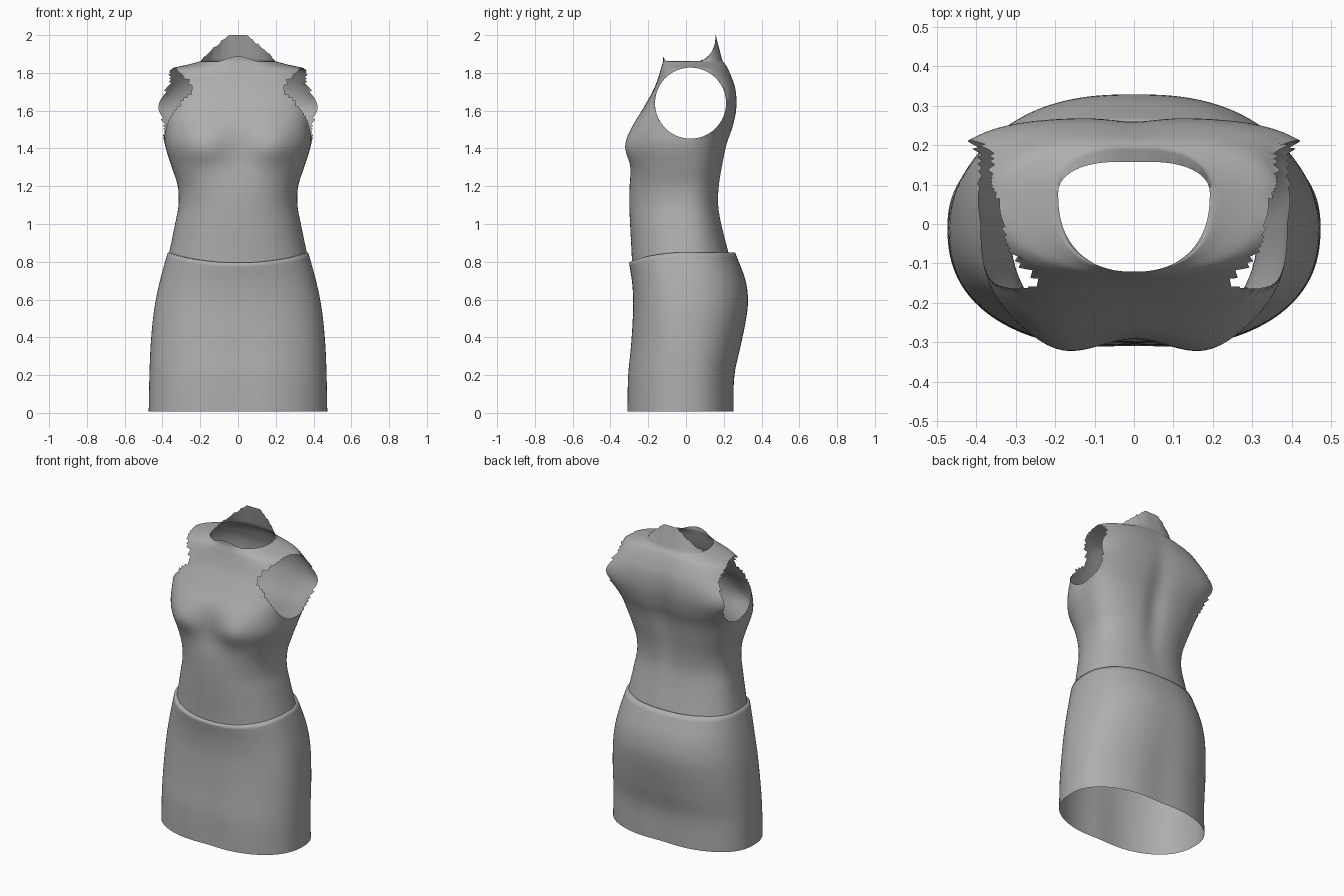
import bpy, bmesh, math, random

if "Cube" in bpy.data.objects:
    bpy.data.objects.remove(bpy.data.objects["Cube"])
random.seed(4)
SIDES = 112

fabric = bpy.data.materials.new("grey fabric")
fabric.use_nodes = True
GREY = (0.42, 0.42, 0.42, 1)
fabric.diffuse_color = GREY
fabric.node_tree.nodes["Principled BSDF"].inputs["Base Color"].default_value = GREY


def sample(rows, z):
    """Smooth interpolation of profile rows (z, values...)."""
    z = min(max(z, rows[0][0]), rows[-1][0])
    i = next(k for k in range(len(rows) - 1) if z <= rows[k + 1][0])
    a, b = rows[i], rows[i + 1]
    p, q = rows[max(i - 1, 0)], rows[min(i + 2, len(rows) - 1)]
    h = b[0] - a[0]
    t = (z - a[0]) / h
    out = []
    for k in range(1, len(a)):
        m0 = (b[k] - p[k]) / (b[0] - p[0]) * h
        m1 = (q[k] - a[k]) / (q[0] - a[0]) * h
        out.append(a[k] * (2*t**3 - 3*t*t + 1) + b[k] * (3*t*t - 2*t**3)
                   + m0 * (t**3 - 2*t*t + t) + m1 * (t**3 - t*t))
    return out


def bump(d, width):
    return math.exp(-(d / width) ** 2)


def section(angle, width, front, back, mid, n):
    """Point on a rounded cross-section; angle 0 is the front."""
    s, c = math.sin(angle), -math.cos(angle)
    r = (abs(s) ** n + abs(c) ** n) ** (-1 / n)
    return width * s * r, mid + c * r * ((back - mid) if c > 0 else (mid - front))


def loft(name, rings):
    bm = bmesh.new()
    loops = [[bm.verts.new(p) for p in ring] for ring in rings]
    for lo, hi in zip(loops, loops[1:]):
        for i in range(SIDES):
            j = (i + 1) % SIDES
            bm.faces.new((lo[i], lo[j], hi[j], hi[i]))
    return name, bm


def finish(name, bm):
    mesh = bpy.data.meshes.new(name)
    bm.to_mesh(mesh)
    bm.free()
    mesh.materials.append(fabric)
    ob = bpy.data.objects.new(name, mesh)
    bpy.context.collection.objects.link(ob)
    for poly in mesh.polygons:
        poly.use_smooth = True
    return ob


ANGLES = [2 * math.pi * i / SIDES for i in range(SIDES)]

# Skirt: height, half width, front, back
SKIRT = [(0.0, .473, -.32, .26), (.2, .469, -.315, .265), (.35, .463, -.298, .295),
         (.5, .45, -.285, .322), (.6, .435, -.281, .33), (.7, .413, -.287, .316),
         (.8, .386, -.302, .28), (.86, .368, -.307, .255)]


def skirt_point(angle, v, inset=1):
    top = .85 - .055 * max(0, math.cos(angle)) ** 2
    z = .008 + (top - .008) * v
    w, f, b = sample(SKIRT, z)
    x, y = section(angle, w, f, b, -.01, 2.35)
    # shallow hollow at the middle of the hem front and the seat
    y += .012 * bump(x, .12) * math.cos(angle) * bump(z - .1, .35)
    return x * inset, y * inset, z


skirt = [[skirt_point(a, k / 36) for a in ANGLES] for k in range(37)]
skirt.append([skirt_point(a, 1, .92) for a in ANGLES])  # turned-in waist edge
finish("skirt", loft("skirt", skirt)[1])

# Bodice: height, half width, front, back, middle, roundness
BODICE = [(.76, .383, -.285, .245, 0, 2.3), (.85, .364, -.288, .225, 0, 2.3),
          (1.0, .333, -.296, .19, 0, 2.3), (1.1, .315, -.3, .176, 0, 2.3),
          (1.2, .319, -.3, .18, 0, 2.4), (1.3, .35, -.298, .195, 0, 2.5),
          (1.42, .386, -.302, .218, 0, 2.7), (1.52, .388, -.28, .25, .01, 2.9),
          (1.62, .388, -.222, .268, .02, 3), (1.72, .386, -.168, .262, .03, 2.8),
          (1.79, .375, -.142, .238, .04, 2.5), (1.825, .345, -.132, .222, .055, 2.2),
          (1.845, .26, -.126, .21, .07, 2.2), (1.862, .198, -.121, .195, .075, 2.3)]


def bodice_point(angle, z):
    w, f, b, mid, n = sample(BODICE, z)
    rear = max(0, -math.cos(angle))
    w += .105 * bump(z - 1.62, .11) * min(1, rear * 3)  # flared back of the sleeve
    x, y = section(angle, w, f, b, mid, n + .5 * rear * bump(z - 1.62, .2))
    if rear:
        y -= .022 * bump(x, .07) * bump(z - 1.38, .3)   # spine hollow
    else:
        y -= .034 * bump(abs(x) - .19, .11) * bump(z - 1.41, .1)  # bust
        y += .014 * bump(x, .1) * bump(z - 1.38, .12)
    return x, y, z


def collar_point(angle, v, jag):
    x, y, z = bodice_point(angle, 1.862)
    rear = max(0, -math.cos(angle))
    side = min(1, max(0, (.2 - abs(x)) / .15))
    rise = .138 * side ** .8 if rear else .025 * bump(x, .09) - .012 * bump(abs(x) - .13, .05)
    if rear:
        y -= .036 * v * rear
    return x * (1 - .03 * v), y, z + (rise + jag * (rear > 0) * (side < .95)) * v


levels = [.76 + (1.8 - .76) * k / 64 for k in range(65)]
levels += [1.8 + .062 * k / 14 for k in range(1, 15)]
rings = [[bodice_point(a, z) for a in ANGLES] for z in levels]
jags = [random.uniform(-.008, .004) for a in ANGLES]
rings += [[collar_point(a, k / 6, j) for a, j in zip(ANGLES, jags)] for k in range(1, 7)]
name, bm = loft("bodice", rings)

# Armholes: remove the faces inside a circle and pull the rim onto it
HOLE_Y, HOLE_Z, HOLE_R = .024, 1.64, .188


def offset(p):
    return p.y - HOLE_Y, p.z - HOLE_Z


inside = [f for f in bm.faces if abs(f.calc_center_median().x) > .22
          and math.hypot(*offset(f.calc_center_median())) < HOLE_R]
bmesh.ops.delete(bm, geom=inside, context='FACES')
for v in bm.verts:
    if v.is_boundary and abs(v.co.x) > .22 and 1.4 < v.co.z < 1.855:
        dy, dz = offset(v.co)
        d = math.hypot(dy, dz)
        if d < HOLE_R * 1.3:
            v.co.y = HOLE_Y + dy * HOLE_R / d
            v.co.z = HOLE_Z + dz * HOLE_R / d
finish(name, bm)
